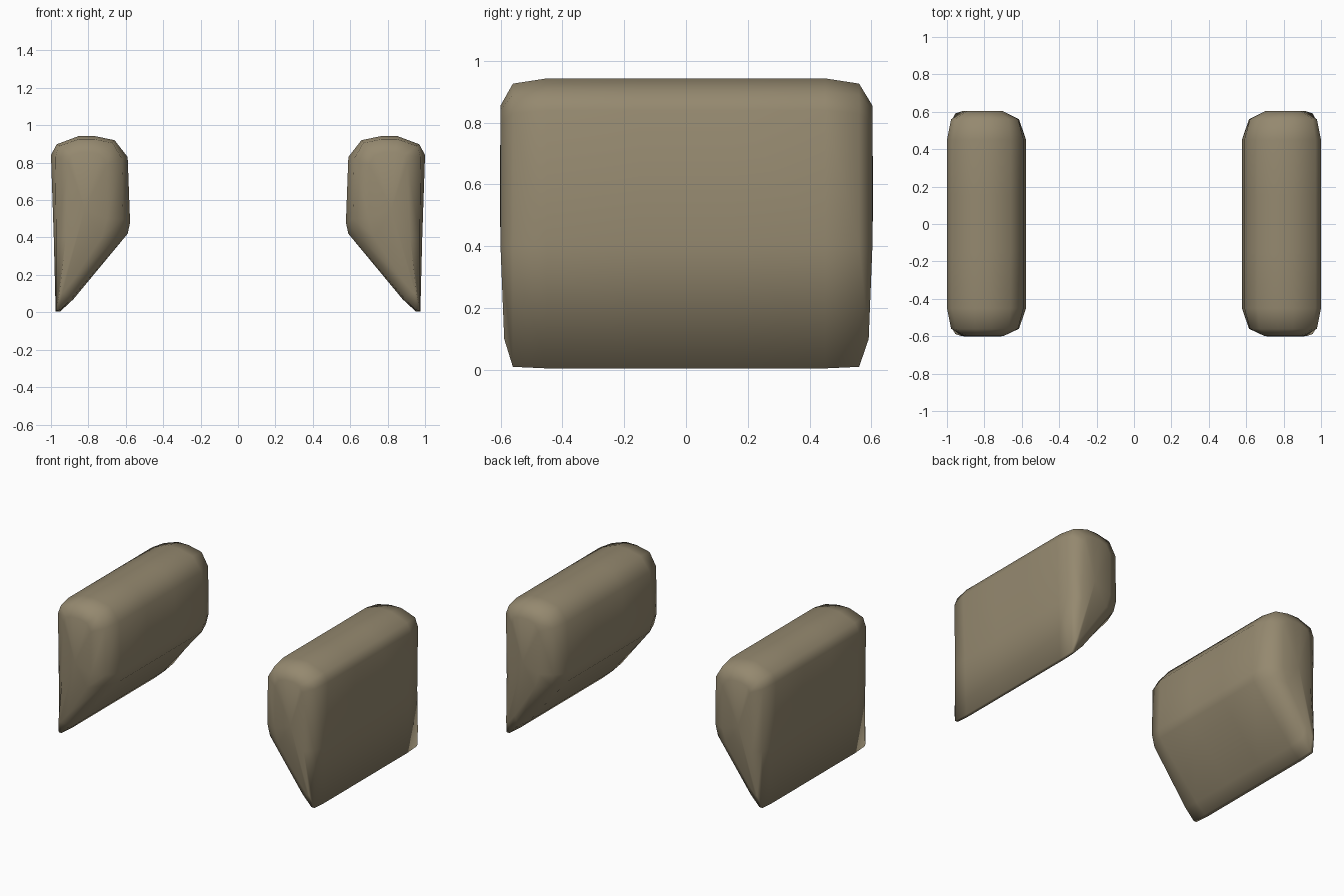
import bpy, bmesh

if "Cube" in bpy.data.objects:
    bpy.data.objects.remove(bpy.data.objects["Cube"])

# Cross-sections (x, z) of the right pad: body, rounded edge, end face
BODY = [(0.975, 0.005), (0.95, 0.005), (0.88, 0.07), (0.59, 0.42), (0.577, 0.48),
        (0.59, 0.83), (0.66, 0.92), (0.77, 0.943), (0.85, 0.943), (0.97, 0.898),
        (1.0, 0.84), (0.985, 0.4)]
EDGE = [(0.972, 0.01), (0.95, 0.012), (0.885, 0.08), (0.635, 0.42), (0.615, 0.5),
        (0.62, 0.82), (0.67, 0.905), (0.77, 0.926), (0.85, 0.926), (0.955, 0.89),
        (0.978, 0.83), (0.972, 0.4)]
FACE = [(0.955, 0.1), (0.94, 0.1), (0.89, 0.16), (0.73, 0.40), (0.70, 0.5),
        (0.70, 0.79), (0.73, 0.84), (0.78, 0.855), (0.84, 0.855), (0.89, 0.84),
        (0.905, 0.80), (0.92, 0.4)]


def make_pad(name, side):
    bm = bmesh.new()
    sections = [(FACE, -0.6), (EDGE, -0.56), (BODY, -0.45), (BODY, -0.15),
                (BODY, 0.15), (BODY, 0.45), (EDGE, 0.56), (FACE, 0.603)]
    rings = []
    for prof, y in sections:
        ring = []
        for x, z in prof:
            # end faces lean in slightly near the bottom tip
            yy = y * 0.98 if prof is FACE and z < 0.2 else y
            ring.append(bm.verts.new((side * x, yy, z)))
        rings.append(ring)
    n = len(BODY)
    for a, b in zip(rings, rings[1:]):
        for i in range(n):
            j = (i + 1) % n
            bm.faces.new((a[i], a[j], b[j], b[i]))
    # end caps as fans
    for ring, y in ((rings[0], -0.602), (rings[-1], 0.605)):
        c = bm.verts.new((side * 0.82, y, 0.55))
        for i in range(n):
            bm.faces.new((ring[i], ring[(i + 1) % n], c))
    bmesh.ops.recalc_face_normals(bm, faces=bm.faces)
    for f in bm.faces:
        f.smooth = True
    me = bpy.data.meshes.new(name)
    bm.to_mesh(me)
    bm.free()
    ob = bpy.data.objects.new(name, me)
    bpy.context.collection.objects.link(ob)
    me.materials.append(mat)
    return ob


mat = bpy.data.materials.new("tan")
mat.diffuse_color = (0.30, 0.25, 0.16, 1)
mat.use_nodes = True
mat.node_tree.nodes["Principled BSDF"].inputs["Base Color"].default_value = mat.diffuse_color

# Mirrored pair of pads
make_pad("right_pad", 1)
make_pad("left_pad", -1)
